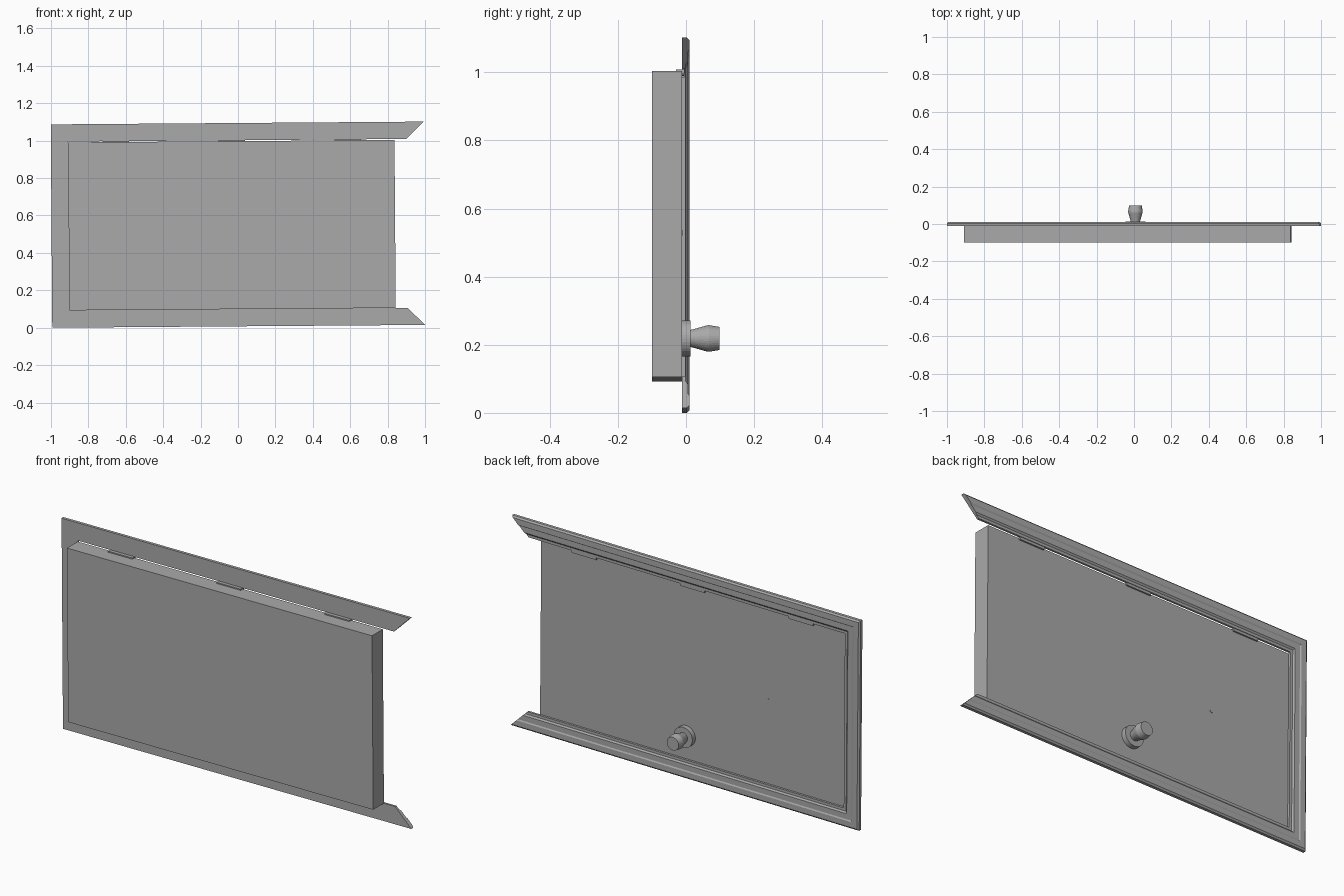
import bpy, bmesh, math
from mathutils import Matrix, Vector

if "Cube" in bpy.data.objects:
    bpy.data.objects.remove(bpy.data.objects["Cube"])

grey = bpy.data.materials.new("plain grey")
grey.use_nodes = True
colour = (0.4, 0.4, 0.4, 1)
grey.diffuse_color = colour
grey.node_tree.nodes["Principled BSDF"].inputs["Base Color"].default_value = colour

# The whole door leans very slightly in its own plane
CENTRE = Vector((0, 0, 0.557))
LEAN = Matrix.Translation(CENTRE) @ Matrix.Rotation(-0.0075, 4, 'Y') @ Matrix.Translation(-CENTRE)


def finish(bm, name):
    bmesh.ops.recalc_face_normals(bm, faces=bm.faces)
    bm.transform(LEAN)
    mesh = bpy.data.meshes.new(name)
    bm.to_mesh(mesh)
    bm.free()
    mesh.materials.append(grey)
    obj = bpy.data.objects.new(name, mesh)
    bpy.context.collection.objects.link(obj)
    return obj


def box(name, x, y, z):
    """Box from (low, high) ranges."""
    bm = bmesh.new()
    bmesh.ops.create_cube(bm, size=1)
    for v in bm.verts:
        v.co = Vector([(a + b) / 2 + c * (b - a) for (a, b), c in zip((x, y, z), v.co)])
    return finish(bm, name)


def turned(name, x, z, profile, sides=32):
    """Solid turned around the y axis from (y, radius) points."""
    bm = bmesh.new()
    rings = []
    for y, r in profile:
        rings.append([bm.verts.new((x + r * math.cos(a), y, z + r * math.sin(a)))
                      for a in (math.tau * i / sides for i in range(sides))])
    for lower, upper in zip(rings, rings[1:]):
        for i in range(sides):
            j = (i + 1) % sides
            bm.faces.new((lower[i], lower[j], upper[j], upper[i]))
    bm.faces.new(rings[0])
    bm.faces.new(rings[-1])
    return finish(bm, name)


# Door slab
box("door_panel", (-0.905, 0.84), (-0.1, -0.012), (0.107, 1.005))

# Moulded casing swept round three sides: (distance out, y)
moulding = [(0, -0.012), (0, -0.001), (0.014, -0.001), (0.022, 0.006), (0.05, 0.006),
            (0.056, 0.01), (0.084, 0.01), (0.092, 0.003), (0.092, -0.012)]
corners = [(0.904, 1.01, 1, 1), (-0.905, 1.01, -1, 1),
           (-0.905, 0.107, -1, -1), (0.904, 0.107, 1, -1)]
bm = bmesh.new()
sections = [[bm.verts.new((x + w * dx, y, z + w * dz)) for w, y in moulding]
            for x, z, dx, dz in corners]
n = len(moulding)
for a, b in zip(sections, sections[1:]):
    for i in range(n):
        j = (i + 1) % n
        bm.faces.new((a[i], a[j], b[j], b[i]))
bm.faces.new(sections[0])
bm.faces.new(sections[-1])
finish(bm, "door_casing")

# Three hinges bridging the gap under the top casing
for i, x in enumerate((-0.65, -0.03, 0.59)):
    box(f"hinge_{i + 1}", (x - 0.07, x + 0.07), (-0.03, -0.004), (0.997, 1.011))

# Knob with its round plate, and a small peephole
turned("knob_plate", 0.005, 0.226, [(-0.013, 0.053), (0.013, 0.053)])
turned("knob", 0.005, 0.226, [(0.01, 0.025), (0.018, 0.026), (0.06, 0.038),
                              (0.068, 0.039), (0.098, 0.034)])
turned("peephole", -0.46, 0.54, [(-0.013, 0.008), (-0.01, 0.008)], 12)

# Rest the lowest corner on the ground
bpy.context.view_layer.update()
objs = [o for o in bpy.context.collection.objects if o.type == 'MESH']
low = min(v.co.z for o in objs for v in o.data.vertices)
for o in objs:
    o.data.transform(Matrix.Translation((0, 0, -low)))
